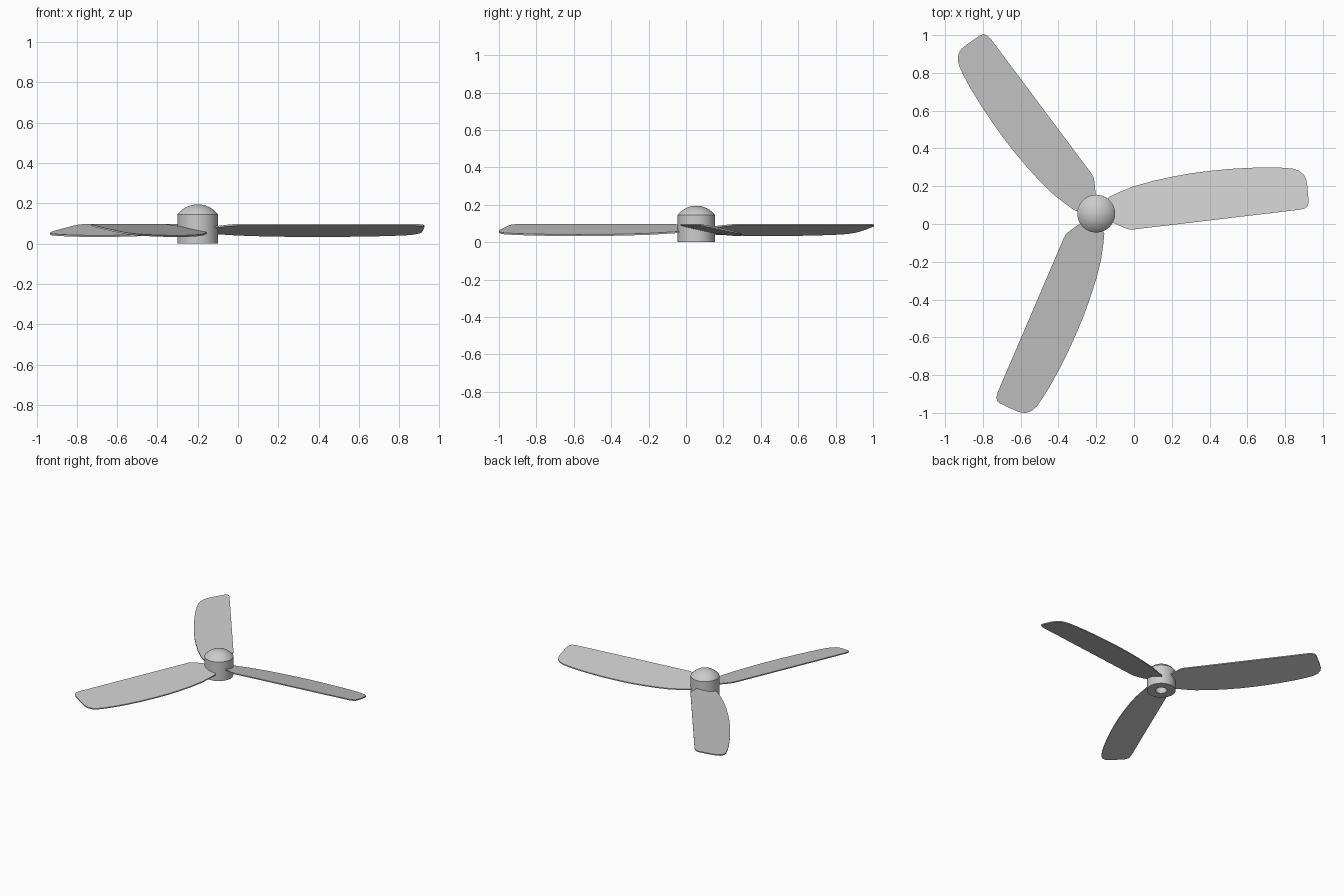
import bpy
import bmesh
import math
from mathutils import Matrix, Vector

old = bpy.data.objects.get("Cube")
if old:
    bpy.data.objects.remove(old, do_unlink=True)

HUB = Vector((-0.2, 0.055, 0))
SEGMENTS = 64

grey = bpy.data.materials.new("plain grey")
grey.use_nodes = True
colour = (0.6, 0.6, 0.6, 1)
grey.diffuse_color = colour
grey.node_tree.nodes["Principled BSDF"].inputs["Base Color"].default_value = colour


def finish(name, bm):
    """Turn a bmesh into a shaded, named object."""
    bmesh.ops.recalc_face_normals(bm, faces=bm.faces)
    mesh = bpy.data.meshes.new(name)
    bm.to_mesh(mesh)
    bm.free()
    mesh.materials.append(grey)
    obj = bpy.data.objects.new(name, mesh)
    bpy.context.collection.objects.link(obj)
    bpy.ops.object.select_all(action='DESELECT')
    obj.select_set(True)
    bpy.context.view_layer.objects.active = obj
    bpy.ops.object.shade_smooth_by_angle(angle=math.radians(25))
    return obj


# Hub: lathed body with a shaft hole below and a spherical cap above
radius, shoulder, top, bore, depth = 0.1, 0.145, 0.195, 0.04, 0.11
rise = top - shoulder
cap_radius = (radius ** 2 + rise ** 2) / (2 * rise)
cap_angle = math.asin(radius / cap_radius)
profile = [(0, depth), (bore, depth), (bore, 0), (radius, 0)]
for i in range(11):
    a = cap_angle * (1 - i / 10)
    profile.append((cap_radius * math.sin(a), top - cap_radius * (1 - math.cos(a))))
bm = bmesh.new()
verts = [bm.verts.new((r, 0, z)) for r, z in profile]
edges = [bm.edges.new(pair) for pair in zip(verts, verts[1:])]
bmesh.ops.spin(bm, geom=verts + edges, cent=(0, 0, 0), axis=(0, 0, 1),
               angle=math.tau, steps=SEGMENTS, use_duplicate=False)
bmesh.ops.remove_doubles(bm, verts=bm.verts, dist=0.0001)
finish("hub", bm).location = HUB

# Blade outline: curved edge, rounded tip, straight edge, narrow root
outline = [
    (-0.15, 0.115), (-0.13, 0.145), (-0.07, 0.172), (0, 0.2), (0.1, 0.228),
    (0.2, 0.25), (0.3, 0.268), (0.4, 0.281), (0.5, 0.291), (0.6, 0.297),
    (0.7, 0.3), (0.78, 0.298), (0.84, 0.293), (0.875, 0.281), (0.9, 0.26),
    (0.912, 0.235), (0.918, 0.2), (0.925, 0.115), (0.92, 0.095),
    (0.905, 0.083), (0.88, 0.076), (0.03, -0.025), (0, -0.029),
    (-0.025, -0.029), (-0.05, -0.021), (-0.14, 0.02)]
THICK, TILT, HIGH = 0.008, 0.215, 0.097
edge_start = Vector((0.03, -0.025))
edge_dir = (Vector((0.88, 0.076)) - edge_start).normalized()


def blade_height(x, y):
    """Top surface falls away from the straight edge."""
    across = edge_dir.cross(Vector((x, y)) - edge_start)
    return HIGH - TILT * max(across, 0)


for i, name in enumerate(("right_blade", "back_blade", "front_blade")):
    bm = bmesh.new()
    rim = [bm.verts.new((x - HUB.x, y - HUB.y, blade_height(x, y))) for x, y in outline]
    face = bm.faces.new(rim)
    lower = bmesh.ops.extrude_face_region(bm, geom=[face], use_keep_orig=True)
    moved = [g for g in lower["geom"] if isinstance(g, bmesh.types.BMVert)]
    bmesh.ops.translate(bm, verts=moved, vec=(0, 0, -THICK))
    bmesh.ops.rotate(bm, verts=bm.verts, cent=(0, 0, 0),
                     matrix=Matrix.Rotation(i * math.tau / 3, 3, 'Z'))
    finish(name, bm).location = HUB
